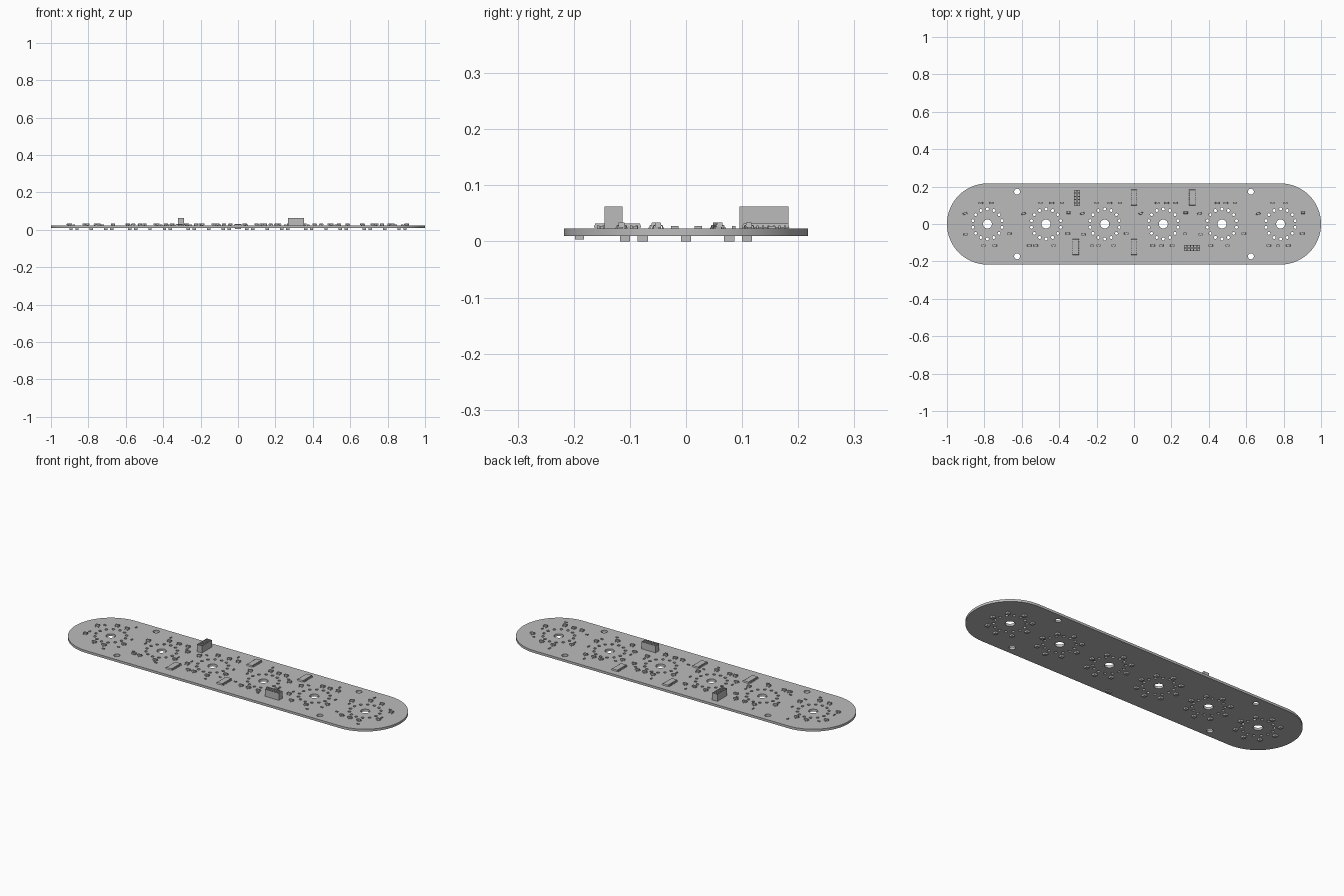
import bpy, bmesh
from math import cos, sin, pi, radians
from mathutils import Matrix, Vector

if "Cube" in bpy.data.objects:
    bpy.data.objects.remove(bpy.data.objects["Cube"])

BOTTOM, TOP = 0.010, 0.023
HALF_WIDTH = 0.217
TUBES = [0.3135 * (i - 2.5) for i in range(6)]

grey = bpy.data.materials.new("board_grey")
grey.use_nodes = True
colour = (0.5, 0.5, 0.5, 1)
grey.diffuse_color = colour
grey.node_tree.nodes["Principled BSDF"].inputs["Base Color"].default_value = colour


def finish(name, mesh):
    mesh.materials.clear()
    mesh.materials.append(grey)
    obj = bpy.data.objects.new(name, mesh)
    bpy.context.collection.objects.link(obj)
    return obj


def from_bmesh(name, bm):
    mesh = bpy.data.meshes.new(name)
    bm.to_mesh(mesh)
    bm.free()
    return finish(name, mesh)


def place(x, y, z=0, angle=0):
    return Matrix.Translation((x, y, z)) @ Matrix.Rotation(radians(angle), 4, "Z")


def box(bm, frame, centre, size, taper=1):
    """Box in a local frame, with its top optionally narrowed."""
    verts = bmesh.ops.create_cube(bm, size=1)["verts"]
    for v in verts:
        k = taper if v.co.z > 0 else 1
        local = Vector((v.co.x * size[0] * k, v.co.y * size[1] * k, v.co.z * size[2]))
        v.co = frame @ (local + Vector(centre))


# Board: stadium outline with tube, pin and mounting holes
curve = bpy.data.curves.new("board_outline", "CURVE")
curve.dimensions = "2D"
curve.fill_mode = "BOTH"
curve.extrude = (TOP - BOTTOM) / 2


def loop(points):
    spline = curve.splines.new("POLY")
    spline.points.add(len(points) - 1)
    for p, (x, y) in zip(spline.points, points):
        p.co = (x, y, 0, 1)
    spline.use_cyclic_u = True


def circle(x, y, r, n):
    loop([(x + r * cos(2 * pi * i / n), y + r * sin(2 * pi * i / n)) for i in range(n)])


outline = []
for side, start in ((1, -pi / 2), (-1, pi / 2)):
    for i in range(33):
        a = start + pi * i / 32
        outline.append((side * (1 - HALF_WIDTH) + HALF_WIDTH * cos(a), HALF_WIDTH * sin(a)))
loop(outline)
PINS = 14
for x in TUBES:
    circle(x, 0, 0.024, 24)
    for i in range(PINS):
        a = 2 * pi * (i + 0.5) / PINS
        circle(x + 0.08 * cos(a), 0.08 * sin(a), 0.008, 12)
for x in (-0.625, 0.625):
    for y in (-0.173, 0.173):
        circle(x, y, 0.016, 20)

helper = bpy.data.objects.new("outline_helper", curve)
bpy.context.collection.objects.link(helper)
bpy.context.view_layer.update()
graph = bpy.context.evaluated_depsgraph_get()
mesh = bpy.data.meshes.new_from_object(helper.evaluated_get(graph))
bpy.data.objects.remove(helper)
bm = bmesh.new()
bm.from_mesh(mesh)
bmesh.ops.remove_doubles(bm, verts=bm.verts, dist=0.00002)
bmesh.ops.translate(bm, verts=bm.verts, vec=(0, 0, (TOP + BOTTOM) / 2))
bmesh.ops.recalc_face_normals(bm, faces=bm.faces)
board = from_bmesh("circuit_board", bm)
bpy.ops.object.select_all(action="DESELECT")
board.select_set(True)
bpy.context.view_layer.objects.active = board
bpy.ops.object.shade_smooth_by_angle(angle=radians(30))


# Transistors: tapered body with two legs on one side and one on the other
def transistor(bm, x, y, angle=0):
    f = place(x, y, TOP, angle)
    box(bm, f, (0, 0, 0.0065), (0.023, 0.011, 0.009), 0.9)
    for lx, s in ((-0.0075, -1), (0.0075, -1), (0, 1)):
        box(bm, f, (lx, s * 0.006, 0.005), (0.004, 0.004, 0.002))
        box(bm, f, (lx, s * 0.008, 0.0025), (0.004, 0.002, 0.005))
        box(bm, f, (lx, s * 0.0095, 0.001), (0.004, 0.003, 0.002))


bm = bmesh.new()
for x in (-0.82, -0.76, -0.5, -0.44, -0.385, -0.2, -0.13, -0.075,
          0.125, 0.175, 0.22, 0.445, 0.49, 0.54, 0.74, 0.81):
    transistor(bm, x, 0.112)
for x in (-0.805, -0.745, -0.56, -0.525, -0.43, -0.225, -0.19, -0.11,
          0.1, 0.145, 0.205, 0.41, 0.5, 0.72, 0.77, 0.825):
    transistor(bm, x, -0.115, 180)
for i, x in enumerate(TUBES):
    transistor(bm, x - 0.12, 0.056, 15)
    transistor(bm, x + 0.116, -0.05, 180)
    transistor(bm, x + (0.12 if i % 2 else -0.115), 0.06 if i % 2 else -0.056, 0)
from_bmesh("transistors", bm)

# Chip resistors: body with raised end caps
bm = bmesh.new()


def resistor(x, y, angle=0):
    f = place(x, y, TOP, angle)
    box(bm, f, (0, 0, 0.002), (0.008, 0.006, 0.004))
    for s in (-1, 1):
        box(bm, f, (s * 0.005, 0, 0.0023), (0.003, 0.0065, 0.0046))


for i, x in enumerate(TUBES):
    s = 1 if i % 2 else -1
    resistor(x - s * 0.05, 0.153, 90)
    resistor(x + s * 0.095, 0.085)
    resistor(x - s * 0.11, -0.09)
    resistor(x + 0.06, -0.135 if i in (1, 3) else -0.15)
    resistor(x + s * 0.115, -0.02, 90)
    resistor(x - s * 0.115, 0.022, 90)
from_bmesh("chip_resistors", bm)

# Driver chips: long bodies with leads down both sides
for n, (x, y) in enumerate(((0, 0.142), (0, -0.122), (0.312, 0.142), (-0.312, -0.122))):
    bm = bmesh.new()
    f = place(x, y, TOP)
    box(bm, f, (0, 0, 0.005), (0.034, 0.085, 0.007), 0.94)
    for s in (-1, 1):
        for i in range(8):
            ly = (i - 3.5) * 0.0098
            box(bm, f, (s * 0.018, ly, 0.004), (0.004, 0.004, 0.002))
            box(bm, f, (s * 0.021, ly, 0.002), (0.003, 0.004, 0.004))
    from_bmesh(f"driver_chip_{n + 1}", bm)


# Header sockets: tall block with two rows of five recessed pin holes
def header(name, x, y, angle):
    width, length, height = 0.032, 0.087, 0.0395
    bm = bmesh.new()
    f = place(x, y, TOP, angle)
    box(bm, f, (0, 0, height / 2), (width, length, height))
    bm.faces.ensure_lookup_table()
    lid = max(bm.faces, key=lambda face: face.calc_center_median().z)
    bmesh.ops.delete(bm, geom=[lid], context="FACES_ONLY")
    scale = Matrix.Diagonal((width, length, 1, 1))
    old = set(bm.faces)
    bmesh.ops.create_grid(bm, x_segments=2, y_segments=5, size=0.5,
                          matrix=f @ Matrix.Translation((0, 0, height)) @ scale)
    cells = [face for face in bm.faces if face not in old]
    bmesh.ops.inset_individual(bm, faces=cells, thickness=0.004)
    bmesh.ops.inset_individual(bm, faces=cells, thickness=0.0005, depth=-0.012)
    from_bmesh(name, bm)


header("rear_header", -0.305, 0.139, 0)
header("front_header", 0.31, -0.129, 90)

# Underside lamps: eight around each tube hole, plus one part at the front edge
bm = bmesh.new()
for x in TUBES:
    for i in range(8):
        a = pi * i / 4
        f = place(x + 0.109 * cos(a), 0.109 * sin(a))
        box(bm, f, (0, 0, BOTTOM / 2), (0.018, 0.018, BOTTOM))
box(bm, place(0, -0.19), (0, 0, 0.0065), (0.03, 0.016, 0.007))
from_bmesh("underside_lamps", bm)
